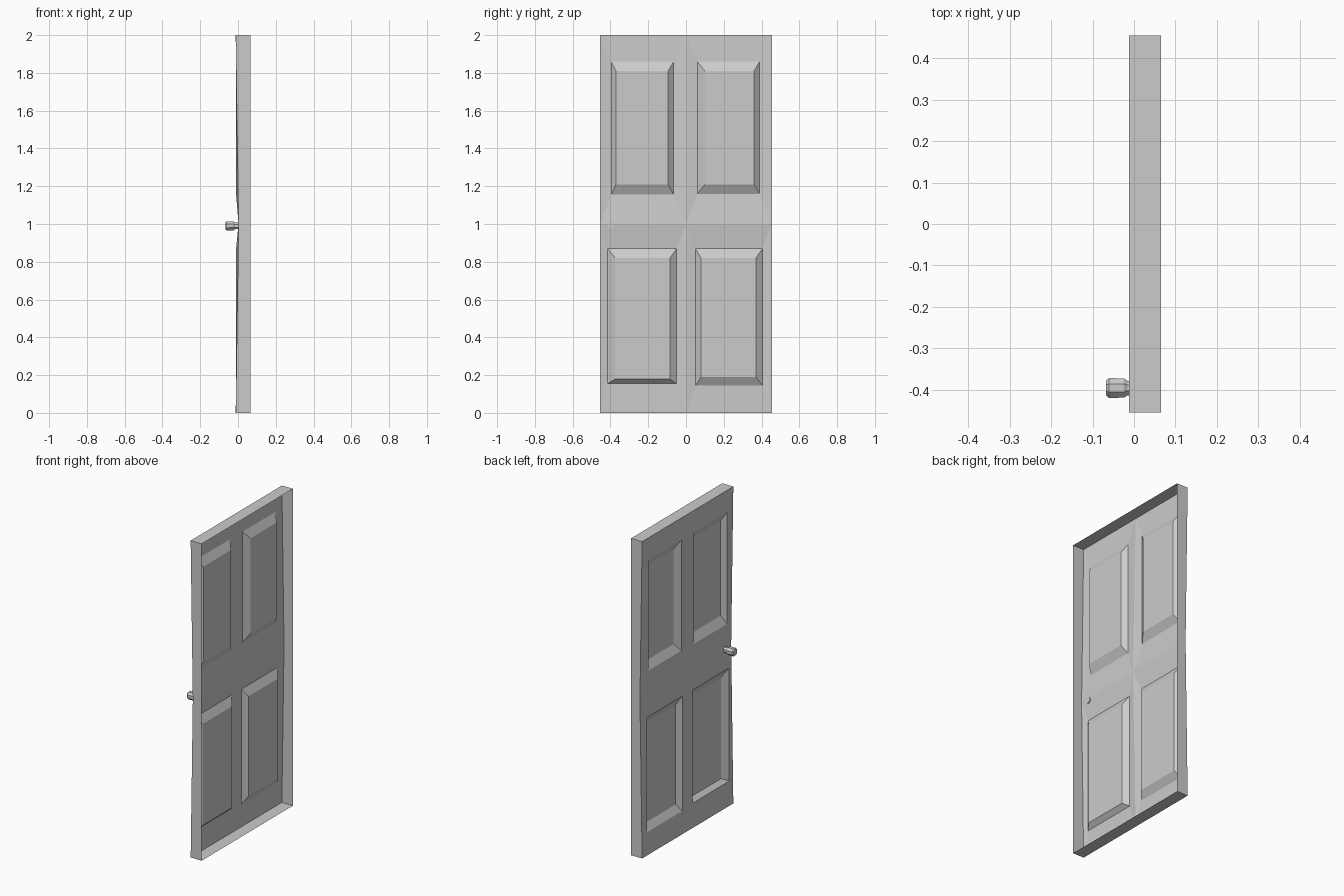
import bpy, bmesh, math
from mathutils import Matrix

if "Cube" in bpy.data.objects:
    bpy.data.objects.remove(bpy.data.objects["Cube"])

W, H = 0.455, 2.0
FRONT, BACK, DEPTH = -0.012, 0.065, 0.027


def finish(bm, name):
    bmesh.ops.recalc_face_normals(bm, faces=bm.faces[:])
    me = bpy.data.meshes.new(name)
    bm.to_mesh(me)
    bm.free()
    ob = bpy.data.objects.new(name, me)
    bpy.context.collection.objects.link(ob)
    return ob


def loop(bm, x, y0, y1, z0, z1):
    return [bm.verts.new((x, y, z)) for y, z in
            ((y0, z0), (y1, z0), (y1, z1), (y0, z1))]


def bridge(bm, a, b):
    for i in range(len(a)):
        j = (i + 1) % len(a)
        bm.faces.new((a[i], a[j], b[j], b[i]))


# Door leaf: 3 x 3 grid of corners, the middle rail dips slightly inward
bm = bmesh.new()
dip = {(-1, 1): 0.003, (0, 1): 0.008, (1, 1): 0.003}
grid = {(i, k): bm.verts.new((dip.get((i, k), FRONT), i * W, k * H / 2))
        for i in (-1, 0, 1) for k in (0, 1, 2)}

# Recessed panels: (column, row), outer rectangle, sunk inner rectangle
panels = [
    (-1, 0, (-0.415, -0.05, 0.155, 0.87), (-0.375, -0.085, 0.18, 0.82)),
    (0, 0, (0.05, 0.405, 0.145, 0.87), (0.08, 0.37, 0.19, 0.82)),
    (-1, 1, (-0.395, -0.065, 1.155, 1.86), (-0.37, -0.095, 1.21, 1.81)),
    (0, 1, (0.06, 0.39, 1.16, 1.86), (0.10, 0.36, 1.21, 1.81)),
]
for i, k, outer, inner in panels:
    frame = [grid[i, k], grid[i + 1, k], grid[i + 1, k + 1], grid[i, k + 1]]
    a = loop(bm, -0.010, *outer)
    b = loop(bm, -0.010 + DEPTH, *inner)
    bridge(bm, frame, a)
    bridge(bm, a, b)
    bm.faces.new(b)

# Edge walls: the outline carried back, leaving the rear open
outline = [grid[p] for p in ((-1, 0), (0, 0), (1, 0), (1, 1),
                             (1, 2), (0, 2), (-1, 2), (-1, 1))]
rear = [bm.verts.new((BACK, v.co.y, v.co.z)) for v in outline]
bridge(bm, outline, rear)
finish(bm, "door_leaf")

# Door knob: eight-sided turned profile (x, radius)
bm = bmesh.new()
profile = [(0.006, 0.019), (-0.016, 0.019), (-0.024, 0.025),
           (-0.06, 0.026), (-0.067, 0.020)]
N = 8
rings = []
for x, r in profile:
    rings.append([bm.verts.new((x,
                                r * math.cos(math.tau * (n + 0.5) / N),
                                r * math.sin(math.tau * (n + 0.5) / N)))
                  for n in range(N)])
for a, b in zip(rings, rings[1:]):
    bridge(bm, a, b)
bm.faces.new(rings[0])
bm.faces.new(rings[-1])
bmesh.ops.transform(bm, matrix=Matrix.Translation((0, -0.396, 0.99)),
                    verts=bm.verts[:])
finish(bm, "door_knob")
